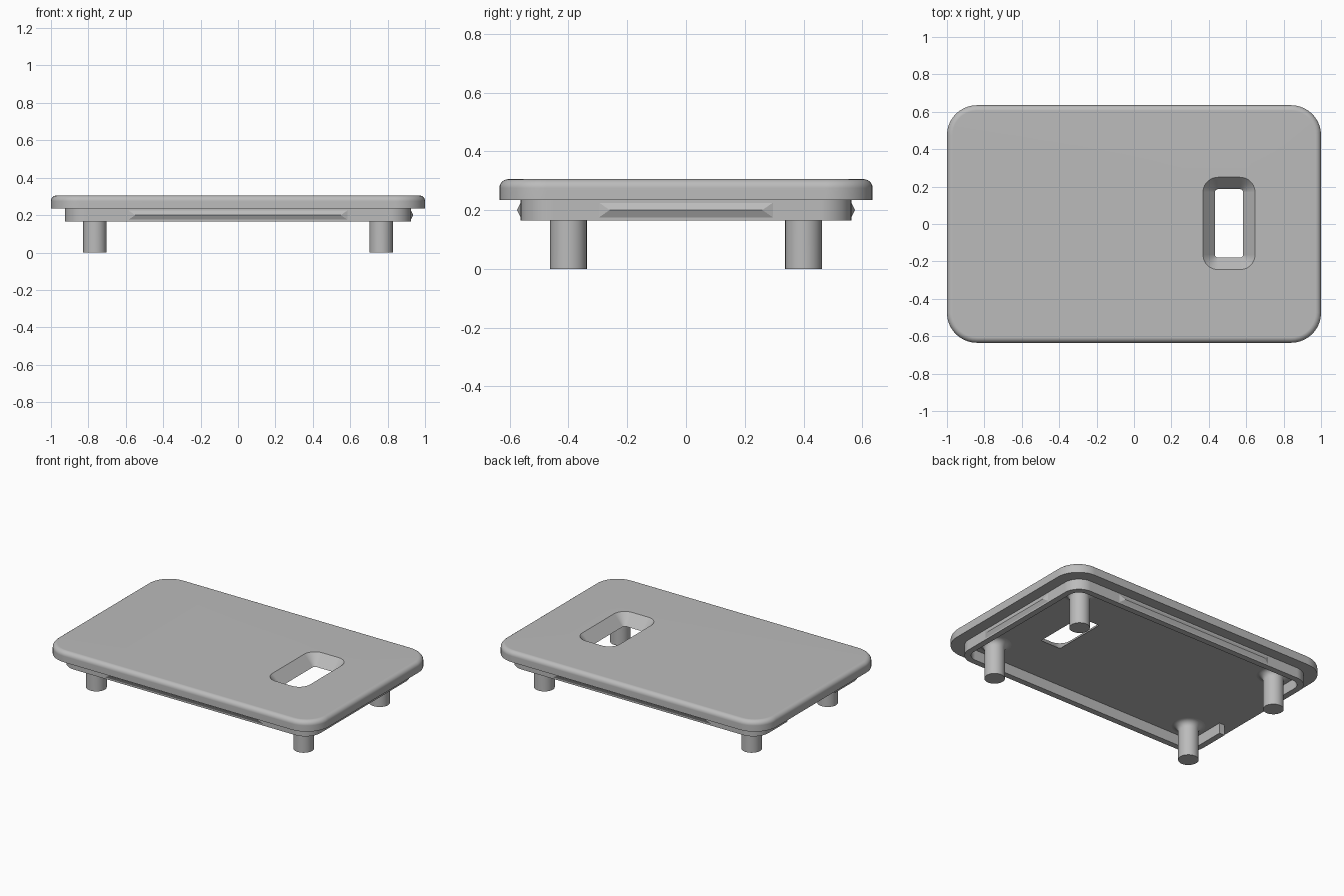
import bpy, bmesh
from math import pi, sin, cos, radians

if "Cube" in bpy.data.objects:
    bpy.data.objects.remove(bpy.data.objects["Cube"])

grey = bpy.data.materials.new("light grey plastic")
grey.use_nodes = True
colour = (0.5, 0.5, 0.5, 1)
grey.diffuse_color = colour
grey.node_tree.nodes["Principled BSDF"].inputs["Base Color"].default_value = colour

UNDER, TOP, RIM_Z = 0.235, 0.305, 0.165


def rounded_rect(hx, hy, r, z, cx=0, cy=0, steps=10):
    """Loop of points, starting at the rear right corner and ending on the -x side."""
    pts = []
    for i, (sx, sy) in enumerate([(-1, -1), (1, -1), (1, 1), (-1, 1)]):
        for k in range(steps + 1):
            a = pi + (i + k / steps) * pi / 2
            pts.append((cx + sx * (hx - r) + r * cos(a),
                        cy + sy * (hy - r) + r * sin(a), z))
    return pts


def loft(name, rings, closed=True, around=True, caps=False):
    """Skin rings of equal length; around joins the last ring to the first."""
    bm = bmesh.new()
    loops = [[bm.verts.new(p) for p in ring] for ring in rings]
    n, m = len(loops[0]), len(loops)
    for j in range(m if around else m - 1):
        a, b = loops[j], loops[(j + 1) % m]
        for i in range(n if closed else n - 1):
            k = (i + 1) % n
            bm.faces.new((a[i], a[k], b[k], b[i]))
    if caps and closed:
        bm.faces.new(loops[0])
        bm.faces.new(loops[-1])
    elif caps:
        bm.faces.new([l[0] for l in loops])
        bm.faces.new([l[-1] for l in loops])
    return finish(name, bm)


def finish(name, bm):
    bmesh.ops.recalc_face_normals(bm, faces=bm.faces)
    mesh = bpy.data.meshes.new(name)
    bm.to_mesh(mesh)
    bm.free()
    mesh.materials.append(grey)
    mesh.shade_smooth()
    mesh.set_sharp_from_angle(angle=radians(30))
    obj = bpy.data.objects.new(name, mesh)
    bpy.context.collection.objects.link(obj)
    mod = obj.modifiers.new("even shading", "WEIGHTED_NORMAL")
    mod.keep_sharp = True
    return obj


# Cover plate: filleted top edge, bevelled opening
fillet = 0.03
rings = [rounded_rect(1, 0.635, 0.16, UNDER)]
for k in range(7):
    a = k / 6 * pi / 2
    inset = fillet * (1 - cos(a))
    rings.append(rounded_rect(1 - inset, 0.635 - inset, 0.16 - inset,
                              TOP - fillet + fillet * sin(a)))
rings.append(rounded_rect(0.139, 0.247, 0.08, TOP, 0.508, 0.003))
rings.append(rounded_rect(0.075, 0.183, 0.016, UNDER, 0.508, 0.003))
loft("cover_plate", rings)

# Locating rim under the plate, open in the middle of the -x side
NOTCH, WALL = 0.25, 0.04


def rim_path(inset, z):
    hx, hy = 0.925 - inset, 0.563 - inset
    return ([(-hx, -NOTCH, z)] + rounded_rect(hx, hy, 0.11 - inset, z)
            + [(-hx, NOTCH, z)])


loft("locating_rim", [rim_path(0, UNDER), rim_path(0, RIM_Z),
                      rim_path(WALL, RIM_Z), rim_path(WALL, UNDER)],
     closed=False, caps=True)


# Snap ridges: shallow wedges with tapered ends
def snap_ridge(name, half, base, turn):
    bm = bmesh.new()
    outer, mid = base + 0.012, (UNDER + RIM_Z) / 2
    taper = 0.05
    for s in (-1, 1):
        bm.verts.new((s * half, -outer, mid))
        for z in (RIM_Z, UNDER):
            bm.verts.new((s * (half + taper), -base + 0.005, z))
    bmesh.ops.convex_hull(bm, input=bm.verts)
    obj = finish(name, bm)
    obj.rotation_euler.z = turn
    return obj


snap_ridge("front_snap_ridge", 0.55, 0.563, 0)
snap_ridge("back_snap_ridge", 0.55, 0.563, pi)
snap_ridge("left_snap_ridge", 0.26, 0.925, pi / 2)

# Four legs flaring into the underside
flare = 0.04
profile = [(0.0625, 0)]
for k in range(7):
    a = k / 6 * pi / 2
    profile.append((0.0625 + flare * (1 - cos(a)), UNDER - flare + flare * sin(a)))
for end, y in (("front", -0.4), ("back", 0.4)):
    for side, x in (("right", -0.765), ("left", 0.765)):
        circles = [[(x + r * cos(i * pi / 16), y + r * sin(i * pi / 16), z)
                    for i in range(32)] for r, z in profile]
        loft(f"{end}_{side}_leg", circles, around=False, caps=True)
